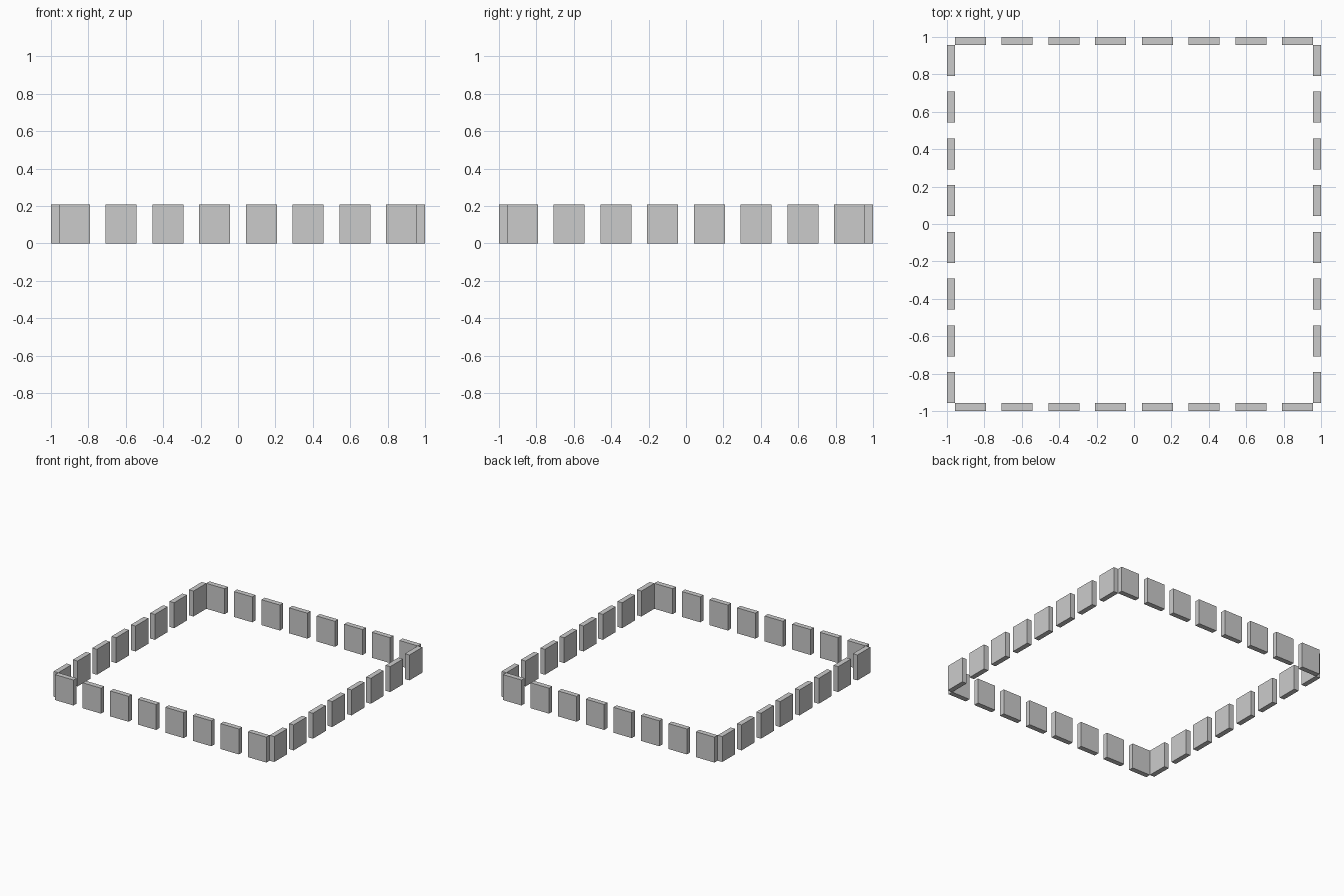
import bpy
import bmesh
from math import pi
from mathutils import Matrix, Vector

if "Cube" in bpy.data.objects:
    bpy.data.objects.remove(bpy.data.objects["Cube"])

U = 1 / 24                       # module: all sizes are multiples of this
WIDTH, THICK, HEIGHT, PITCH = 4 * U, U, 5 * U, 6 * U
COUNT = 8


def merlon_row(name, angle):
    """One straight row of upright blocks, turned about the centre."""
    bm = bmesh.new()
    for i in range(COUNT):
        x = (i - (COUNT - 1) / 2) * PITCH
        place = Matrix.Translation(Vector((x, -1 + THICK / 2, HEIGHT / 2)))
        size = Matrix.Diagonal((WIDTH, THICK, HEIGHT, 1))
        bmesh.ops.create_cube(bm, size=1, matrix=Matrix.Rotation(angle, 4, 'Z') @ place @ size)
    mesh = bpy.data.meshes.new(name)
    bm.to_mesh(mesh)
    bm.free()
    obj = bpy.data.objects.new(name, mesh)
    bpy.context.collection.objects.link(obj)
    return obj


# Four rows of battlement blocks around the square
for k, side in enumerate(("front", "right", "back", "left")):
    merlon_row(side + "_merlons", k * pi / 2)
